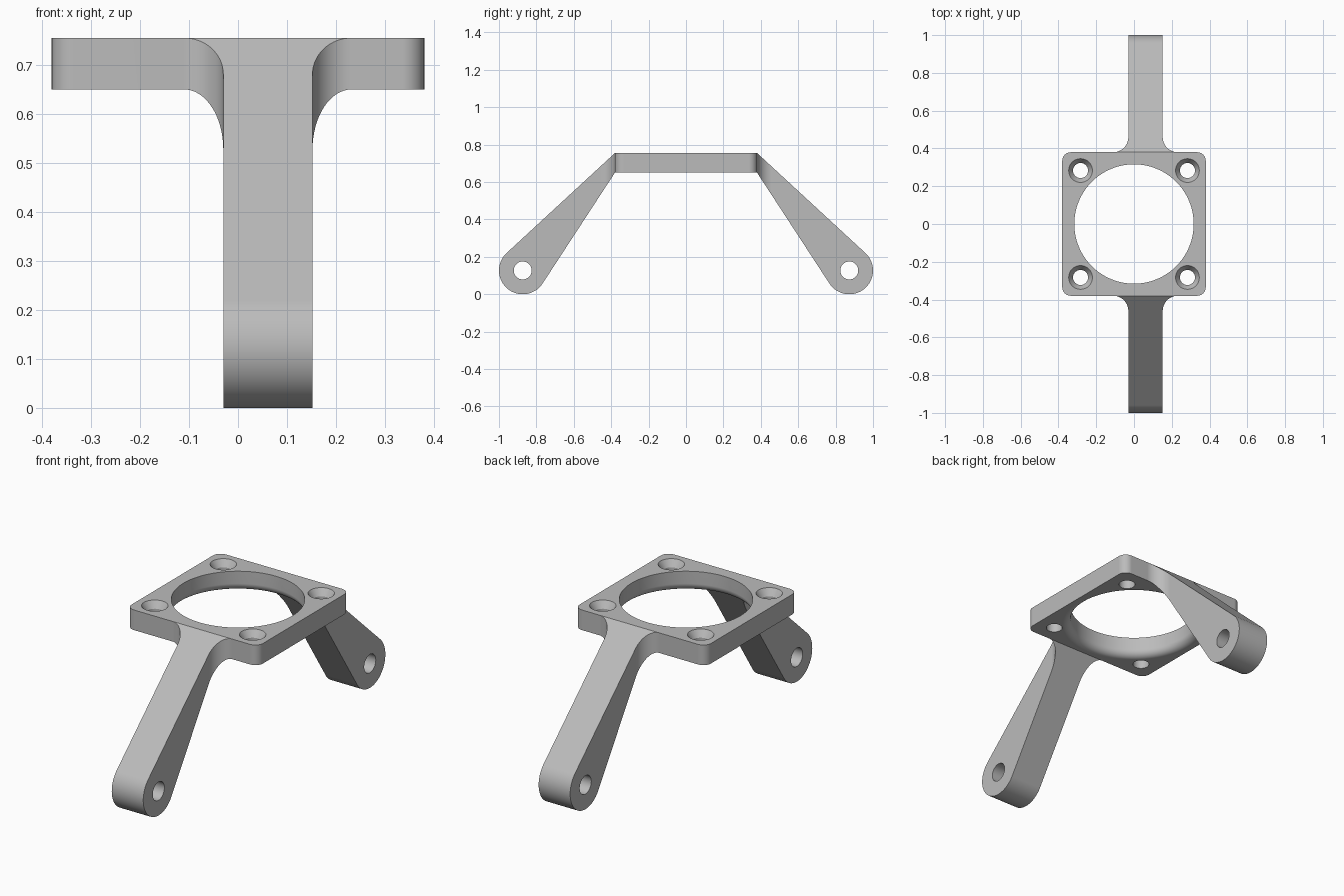
import bpy, bmesh
from math import sin, cos, pi, acos, atan2, hypot, radians

if "Cube" in bpy.data.objects:
    bpy.data.objects.remove(bpy.data.objects["Cube"], do_unlink=True)

grey = bpy.data.materials.new("plain grey")
grey.use_nodes = True
grey.diffuse_color = (0.5, 0.5, 0.5, 1)
grey.node_tree.nodes["Principled BSDF"].inputs["Base Color"].default_value = (0.5, 0.5, 0.5, 1)

TOP, UNDER, HALF = 0.755, 0.65, 0.38      # plate
X_LEFT, X_RIGHT, FILLET = -0.03, 0.152, 0.08   # arm
EYE_Y, EYE_Z, EYE_R = 0.873, 0.127, 0.127      # rounded arm end


def arc(cx, cy, r, a0, a1, n):
    return [(cx + r * cos(a0 + (a1 - a0) * i / n), cy + r * sin(a0 + (a1 - a0) * i / n))
            for i in range(n + 1)]


def finish(name, bm):
    bmesh.ops.recalc_face_normals(bm, faces=bm.faces[:])
    mesh = bpy.data.meshes.new(name)
    bm.to_mesh(mesh)
    bm.free()
    mesh.materials.append(grey)
    ob = bpy.data.objects.new(name, mesh)
    bpy.context.collection.objects.link(ob)
    return ob


def prism(name, pts, lo, hi, place):
    """Closed outline swept from lo to hi; place maps (u, v, w) to xyz."""
    bm = bmesh.new()
    a = [bm.verts.new(place(u, v, lo)) for u, v in pts]
    b = [bm.verts.new(place(u, v, hi)) for u, v in pts]
    bm.faces.new(a)
    bm.faces.new(b)
    for i in range(len(pts)):
        j = (i + 1) % len(pts)
        bm.faces.new((a[i], a[j], b[j], b[i]))
    return finish(name, bm)


def lathe(name, profile, cx, cy, n):
    """Solid of revolution about a vertical axis from (radius, z) points."""
    bm = bmesh.new()
    rings = [[bm.verts.new((cx + r * cos(2 * pi * k / n), cy + r * sin(2 * pi * k / n), z))
              for k in range(n)] for r, z in profile]
    for p, q in zip(rings, rings[1:]):
        for k in range(n):
            m = (k + 1) % n
            bm.faces.new((p[k], p[m], q[m], q[k]))
    bm.faces.new(rings[0])
    bm.faces.new(rings[-1])
    return finish(name, bm)


def combine(target, tool, operation):
    mod = target.modifiers.new("combine", 'BOOLEAN')
    mod.operation, mod.object, mod.solver = operation, tool, 'EXACT'
    bpy.context.view_layer.objects.active = target
    bpy.ops.object.modifier_apply(modifier=mod.name)
    bpy.data.objects.remove(tool, do_unlink=True)


def flat(u, v, w):
    return (u, v, w)


# Square plate with rounded corners
R = 0.045
corners = []
for k, (sx, sy) in enumerate([(1, 1), (-1, 1), (-1, -1), (1, -1)]):
    corners += arc(sx * (HALF - R), sy * (HALF - R), R, k * pi / 2, (k + 1) * pi / 2, 10)
bracket = prism("mount_bracket", corners, UNDER, TOP, flat)


def tangent_angle(z, side):
    dy, dz = HALF - EYE_Y, z - EYE_Z
    return atan2(dz, dy) + side * acos(EYE_R / hypot(dy, dz))


# Arms: side profile trimmed by a plan outline with fillets at the plate
side_profile = [(HALF - 0.01, UNDER), (HALF - 0.01, TOP), (HALF, TOP)]
side_profile += arc(EYE_Y, EYE_Z, EYE_R, tangent_angle(TOP, -1),
                    tangent_angle(UNDER, 1) - 2 * pi, 40)
side_profile += [(HALF, UNDER)]
plan = [(X_LEFT - FILLET, HALF - 0.02)]
plan += arc(X_LEFT - FILLET, HALF + FILLET, FILLET, -pi / 2, 0, 16)
plan += [(X_LEFT, 1.1), (X_RIGHT, 1.1)]
plan += arc(X_RIGHT + FILLET, HALF + FILLET, FILLET, pi, 1.5 * pi, 16)
plan += [(X_RIGHT + FILLET, HALF - 0.02)]

for name, s in (("front_arm", -1), ("rear_arm", 1)):
    def sideways(u, v, w):
        return (w, s * u, v)

    def upright(u, v, w):
        return (u, s * v, w)

    arm = prism(name, side_profile, -0.2, 0.32, sideways)
    combine(arm, prism("plan_trim", plan, -0.1, 0.9, upright), 'INTERSECT')
    pin = arc(EYE_Y, EYE_Z, 0.048, 0, 2 * pi, 32)[:-1]
    combine(arm, prism("pin_hole", pin, -0.3, 0.4, sideways), 'DIFFERENCE')
    combine(bracket, arm, 'UNION')

# Large bore, rounded outward at the underside
BORE, FLARE = 0.316, 0.04
bore = [(BORE, 0.9)] + arc(BORE + FLARE, UNDER + FLARE, FLARE, pi, 1.5 * pi, 8)
bore += [(BORE + FLARE, 0.55)]
bore[-2] = (BORE + FLARE, UNDER)
combine(bracket, lathe("bore", bore, 0, 0, 96), 'DIFFERENCE')

# Countersunk screw holes
screw = [(0.063, 0.9), (0.063, TOP), (0.04, TOP - 0.035), (0.04, 0.55)]
for x in (-0.283, 0.283):
    for y in (-0.283, 0.283):
        combine(bracket, lathe("screw_hole", screw, x, y, 32), 'DIFFERENCE')

# Smooth curved walls, crisp edges
bpy.ops.object.select_all(action='DESELECT')
bracket.select_set(True)
bpy.context.view_layer.objects.active = bracket
bpy.ops.object.shade_smooth_by_angle(angle=radians(25))
weighted = bracket.modifiers.new("weighted_normals", 'WEIGHTED_NORMAL')
weighted.keep_sharp = True
